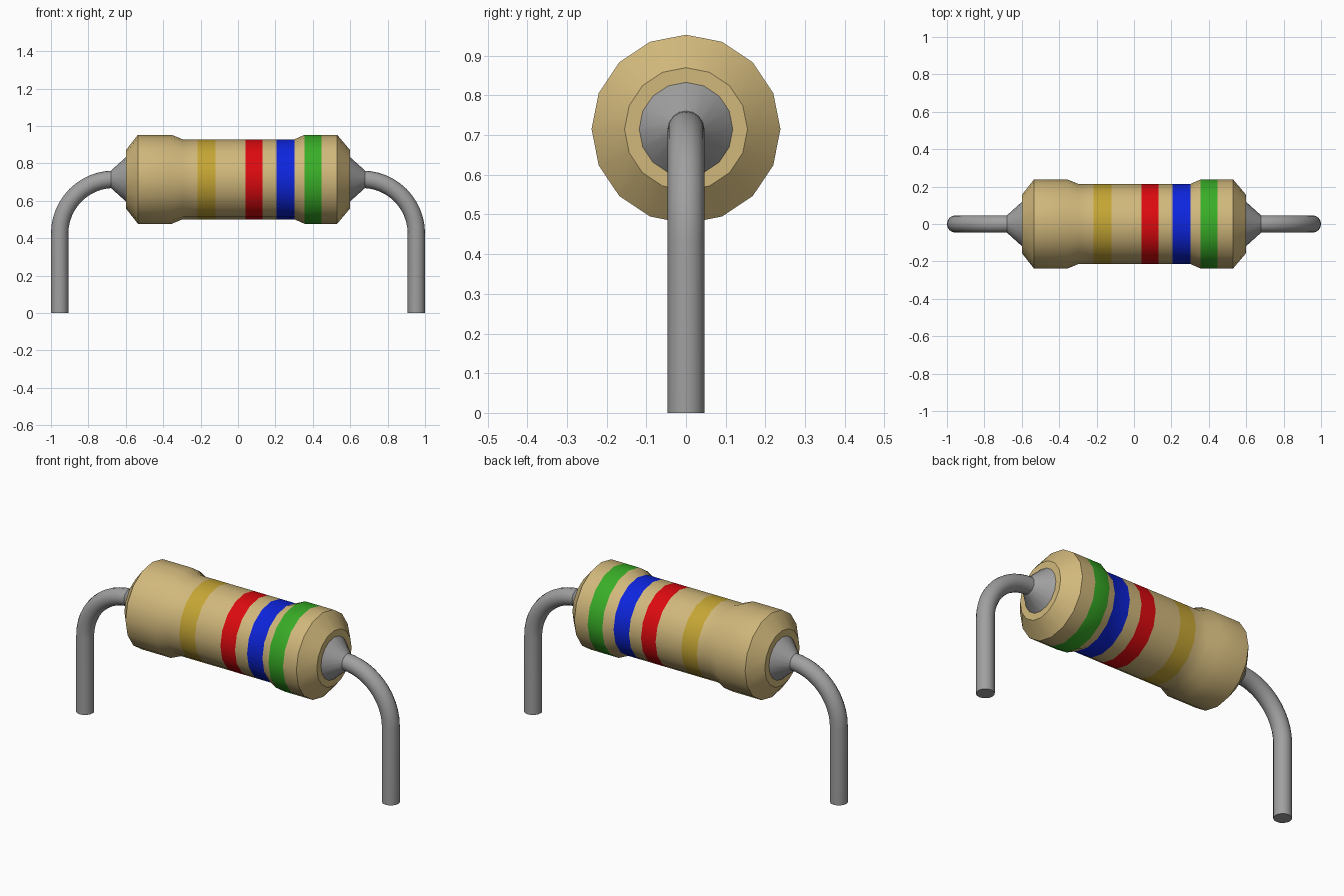
import bpy
import bmesh
import math

cube = bpy.data.objects.get("Cube")
if cube:
    bpy.data.objects.remove(cube, do_unlink=True)

SIDES = 16
AXIS_Z = 0.715      # height of the body axis
WIRE_R = 0.0465


def material(name, rgb):
    m = bpy.data.materials.new(name)
    m.use_nodes = True
    m.diffuse_color = (*rgb, 1)
    bsdf = m.node_tree.nodes["Principled BSDF"]
    bsdf.inputs["Base Color"].default_value = (*rgb, 1)
    bsdf.inputs["Roughness"].default_value = 0.6
    return m


tan = material("tan body", (0.64, 0.48, 0.20))
gold = material("gold band", (0.56, 0.38, 0.035))
red = material("red band", (0.72, 0.003, 0.005))
blue = material("blue band", (0.004, 0.018, 0.72))
green = material("green band", (0.04, 0.42, 0.02))
metal = material("grey metal", (0.35, 0.35, 0.35))


def sweep(name, stations, mats, side=1, pick=None):
    """Skin rings along a path in the xz plane; station = (x, z, radius, heading)."""
    bm = bmesh.new()
    rings = []
    for x, z, r, t in stations:
        ring = []
        for i in range(SIDES):
            a = 2 * math.pi * i / SIDES
            n = r * math.cos(a)
            ring.append(bm.verts.new((side * (x - n * math.sin(t)),
                                      r * math.sin(a), z + n * math.cos(t))))
        rings.append(ring)
    for a, b in zip(rings, rings[1:]):
        for i in range(SIDES):
            j = (i + 1) % SIDES
            bm.faces.new((a[i], a[j], b[j], b[i]))
    bm.faces.new(rings[0])
    bm.faces.new(rings[-1])
    bmesh.ops.recalc_face_normals(bm, faces=bm.faces)
    if pick:
        for f in bm.faces:
            f.material_index = pick(f.calc_center_median().x)
    me = bpy.data.meshes.new(name)
    bm.to_mesh(me)
    bm.free()
    for m in mats:
        me.materials.append(m)
    ob = bpy.data.objects.new(name, me)
    bpy.context.collection.objects.link(ob)
    bpy.ops.object.select_all(action='DESELECT')
    ob.select_set(True)
    bpy.context.view_layer.objects.active = ob
    bpy.ops.object.shade_smooth_by_angle(angle=math.radians(30))
    return ob


# Body: waisted barrel with edge loops at the colour bands
bands = [(-0.217, -0.12), (0.04, 0.131), (0.206, 0.302), (0.356, 0.447)]
profile = [(-0.6, 0.155), (-0.535, 0.238), (-0.355, 0.238), (-0.297, 0.214),
           (-0.217, 0.214), (-0.12, 0.214), (0.04, 0.214), (0.131, 0.214),
           (0.206, 0.214), (0.302, 0.214), (0.356, 0.238), (0.447, 0.238),
           (0.53, 0.238), (0.6, 0.155)]


def band_index(x):
    for i, (lo, hi) in enumerate(bands):
        if lo < x < hi:
            return i + 1
    return 0


sweep("resistor_body", [(x, AXIS_Z, r, 0) for x, r in profile],
      [tan, gold, red, blue, green], pick=band_index)

# Solder cones and bent wire leads at both ends
BEND_R = 0.29
BEND_X = 0.9535 - BEND_R
for side, label in ((1, "left"), (-1, "right")):
    sweep(label + "_end_cone",
          [(0.59, AXIS_Z, 0.118, 0), (0.6, AXIS_Z, 0.118, 0), (0.68, AXIS_Z, 0.046, 0)],
          [metal], side)
    path = [(0.62, AXIS_Z, WIRE_R, 0)]
    for k in range(13):
        t = math.pi / 2 * k / 12
        path.append((BEND_X + BEND_R * math.sin(t),
                     AXIS_Z - BEND_R + BEND_R * math.cos(t), WIRE_R, -t))
    path.append((BEND_X + BEND_R, 0, WIRE_R, -math.pi / 2))
    sweep(label + "_wire_lead", path, [metal], side)
